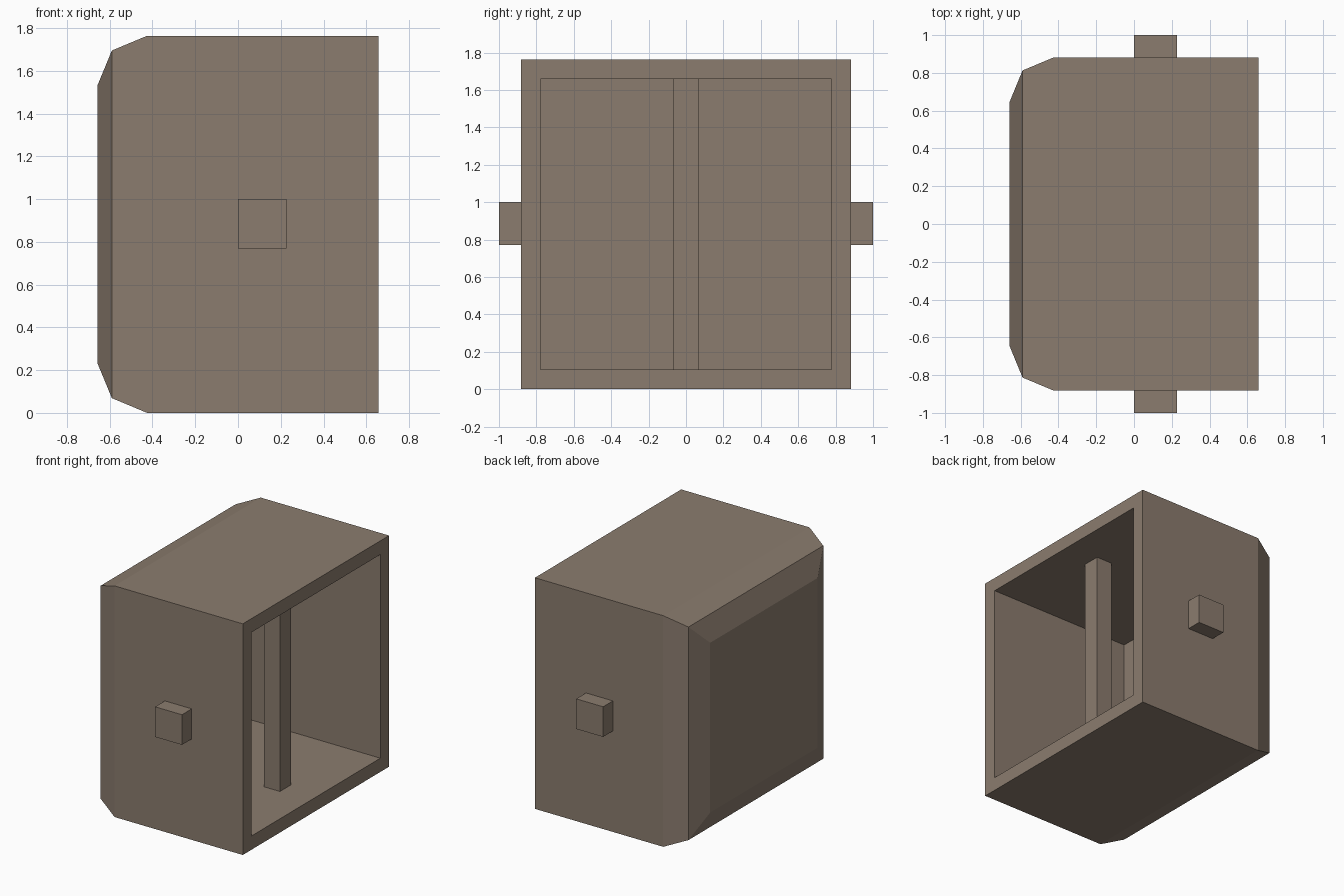
import bpy, bmesh

if "Cube" in bpy.data.objects:
    bpy.data.objects.remove(bpy.data.objects["Cube"])

HALF = 0.882          # half width of the square housing (y and z)
WALL = 0.105

mat = bpy.data.materials.new("warm grey brown")
mat.diffuse_color = (0.258, 0.202, 0.157, 1.0)
mat.use_nodes = True
mat.node_tree.nodes["Principled BSDF"].inputs["Base Color"].default_value = mat.diffuse_color


def finish(name, bm):
    bmesh.ops.recalc_face_normals(bm, faces=bm.faces)
    mesh = bpy.data.meshes.new(name)
    bm.to_mesh(mesh)
    bm.free()
    mesh.materials.append(mat)
    obj = bpy.data.objects.new(name, mesh)
    bpy.context.collection.objects.link(obj)
    return obj


def box(name, lo, hi):
    bm = bmesh.new()
    bmesh.ops.create_cube(bm, size=1)
    for v in bm.verts:
        v.co = [(a + b) / 2 + c * (b - a) for a, b, c in zip(lo, hi, v.co)]
    return finish(name, bm)


# Housing: square rings lofted from the chamfered back, round the rim, into the cavity
rings = [(-0.658, 0.234), (-0.59, 0.069), (-0.425, 0.0),
         (0.658, 0.0), (0.658, WALL), (-0.56, WALL)]   # (x, inset)
bm = bmesh.new()
loops = []
for x, inset in rings:
    h = HALF - inset
    loops.append([bm.verts.new((x, sy * h, HALF + sz * h))
                  for sy, sz in ((-1, -1), (1, -1), (1, 1), (-1, 1))])
for a, b in zip(loops, loops[1:]):
    for i in range(4):
        j = (i + 1) % 4
        bm.faces.new((a[i], a[j], b[j], b[i]))
bm.faces.new(loops[0])      # outer back
bm.faces.new(loops[-1])     # cavity back
finish("housing", bm)

# Upright post inside the opening, floor to ceiling
box("inner_post", (0.267, -0.068, WALL), (0.402, 0.066, 2 * HALF - WALL))

# Square pegs on both sides
for side, y0, y1 in (("front", -1.0, -HALF), ("back", HALF, 1.0)):
    box(side + "_peg", (0.0, y0, 0.77), (0.227, y1, 1.0))
